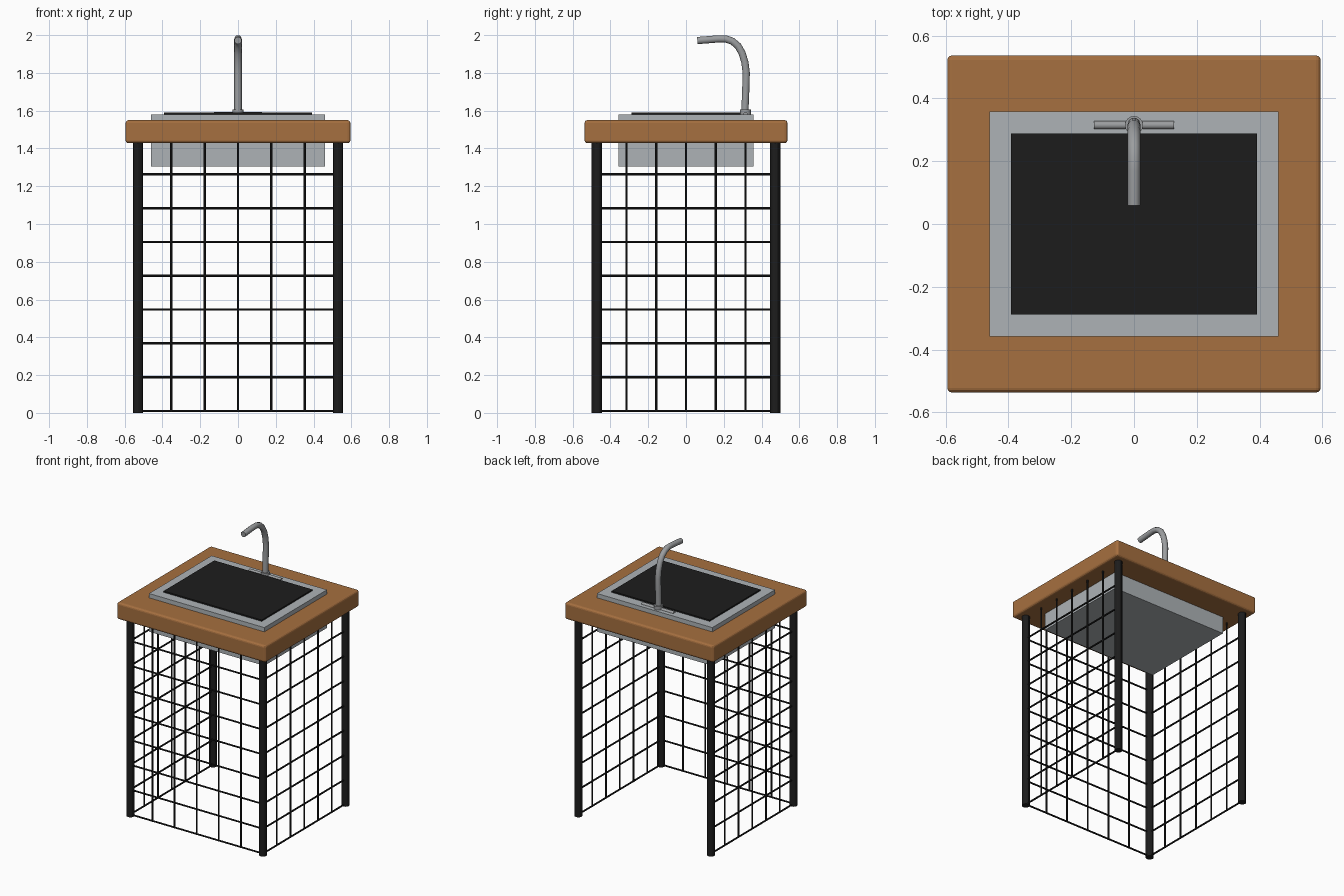
import bpy
from mathutils import Vector

if "Cube" in bpy.data.objects:
    bpy.data.objects.remove(bpy.data.objects["Cube"])


def material(name, rgb):
    m = bpy.data.materials.new(name)
    m.diffuse_color = (*rgb, 1)
    m.use_nodes = True
    m.node_tree.nodes["Principled BSDF"].inputs["Base Color"].default_value = m.diffuse_color
    return m


WOOD = material("wood", (0.38, 0.16, 0.05))
BLACK = material("black_metal", (0.012, 0.012, 0.012))
STEEL = material("steel", (0.42, 0.45, 0.47))
CHROME = material("chrome", (0.33, 0.34, 0.35))


def finish(ob, name, mat, bevel=0, segments=1, smooth=False):
    ob.name = name
    ob.data.materials.append(mat)
    if bevel:
        mod = ob.modifiers.new("bevel", "BEVEL")
        mod.width = bevel
        mod.segments = segments
    if smooth:
        bpy.ops.object.shade_smooth_by_angle()
    return ob


def box(name, lo, hi, mat, bevel=0, segments=1):
    lo, hi = Vector(lo), Vector(hi)
    bpy.ops.mesh.primitive_cube_add(size=1, location=(lo + hi) / 2)
    ob = bpy.context.object
    ob.scale = hi - lo
    bpy.ops.object.transform_apply(location=False, rotation=False, scale=True)
    return finish(ob, name, mat, bevel, segments)


def rod(name, a, b, r, mat, sides=12):
    a, b = Vector(a), Vector(b)
    d = b - a
    bpy.ops.mesh.primitive_cylinder_add(
        vertices=sides, radius=r, depth=d.length, location=(a + b) / 2,
        rotation=d.to_track_quat('Z', 'Y').to_euler())
    return finish(bpy.context.object, name, mat, smooth=True)


LX, LY = 0.53, 0.472      # leg centres
UNDER = 1.428             # underside of the counter
WIRE = 0.006

# Counter, basin and cover plate
box("countertop", (-0.595, -0.537, UNDER), (0.595, 0.537, 1.55), WOOD, 0.015, 3)
box("sink_basin", (-0.461, -0.358, 1.305), (0.461, 0.358, 1.581), STEEL)
box("sink_inset", (-0.392, -0.289, 1.56), (0.392, 0.289, 1.591), BLACK)

# Legs
for sx in (-1, 1):
    for sy in (-1, 1):
        rod("leg", (sx * LX, sy * LY, 0), (sx * LX, sy * LY, UNDER + 0.01), 0.027, BLACK)


# Wire grid panels on the front and both sides; the back stays open
def wire_panel(name, a, b):
    a, b = Vector(a), Vector(b)
    up = Vector((0, 0, 1))
    for i in range(8):
        z = up * (0.01 + i * 0.179)
        rod(name + "_horizontal_wire", a + z, b + z, WIRE, BLACK, 8)
    for i in range(1, 6):
        p = a.lerp(b, i / 6)
        rod(name + "_vertical_wire", p + up * 0.006, p + up * (UNDER + 0.01), WIRE, BLACK, 8)


wire_panel("front", (-LX, -LY, 0), (LX, -LY, 0))
wire_panel("left", (-LX, -LY, 0), (-LX, LY, 0))
wire_panel("right", (LX, -LY, 0), (LX, LY, 0))

# Faucet: cross bar, collar and bent spout
rod("faucet_bar", (-0.127, 0.315, 1.579), (0.127, 0.315, 1.579), 0.013, CHROME, 16)
rod("faucet_collar", (0, 0.315, 1.57), (0, 0.315, 1.606), 0.029, CHROME, 16)

path = [(0.311, 1.58), (0.316, 1.70), (0.319, 1.80), (0.312, 1.855), (0.297, 1.905),
        (0.275, 1.943), (0.245, 1.968), (0.21, 1.98), (0.17, 1.98), (0.06, 1.971)]
curve = bpy.data.curves.new("faucet_spout", 'CURVE')
curve.dimensions = '3D'
curve.bevel_depth = 0.02
curve.bevel_resolution = 3
curve.use_fill_caps = True
spline = curve.splines.new('POLY')
spline.points.add(len(path) - 1)
for pt, (y, z) in zip(spline.points, path):
    pt.co = (0, y, z, 1)
spline.use_smooth = True
spout = bpy.data.objects.new("faucet_spout", curve)
bpy.context.collection.objects.link(spout)
curve.materials.append(CHROME)
